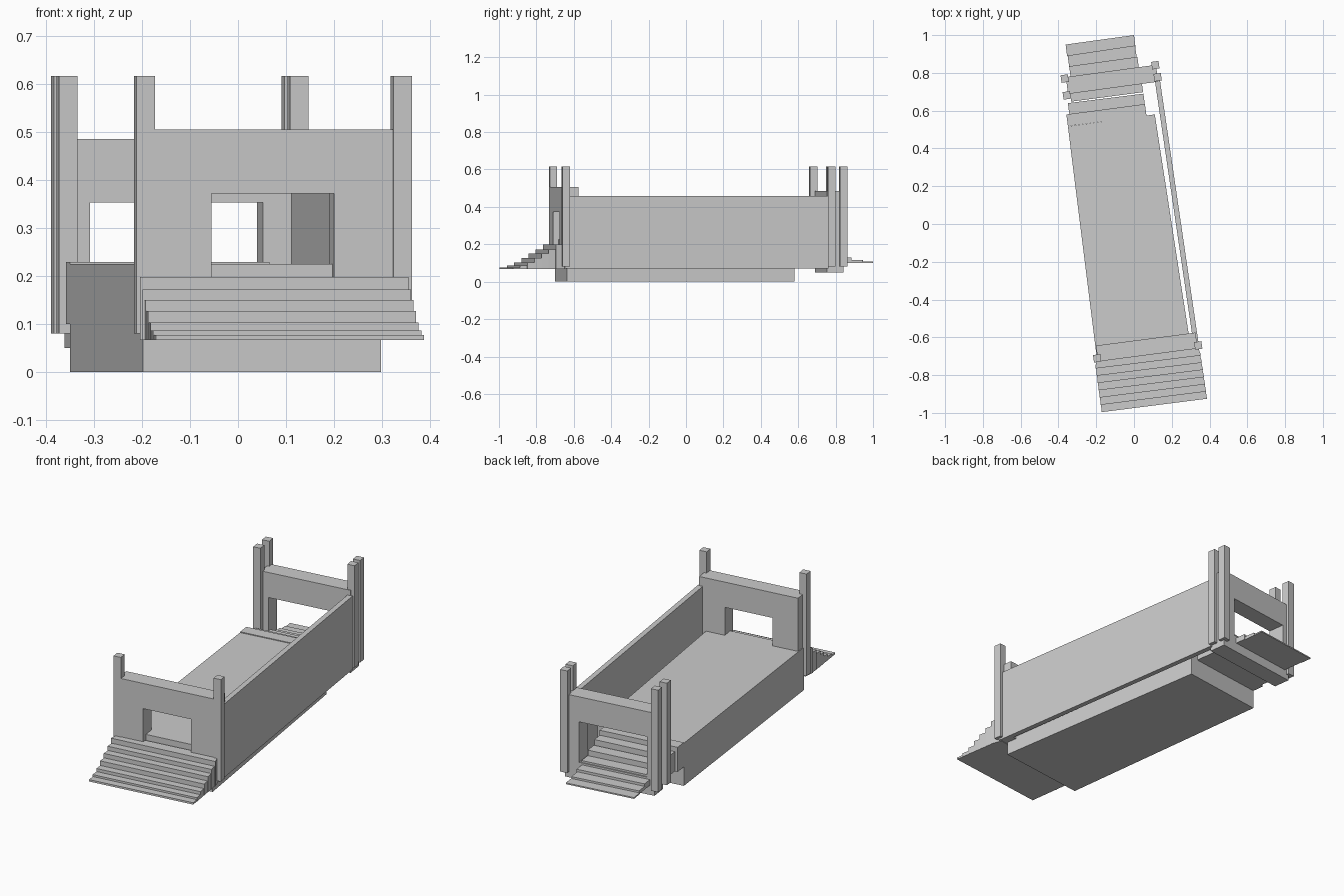
import bpy
import bmesh
from mathutils import Vector

cube = bpy.data.objects.get("Cube")
if cube:
    bpy.data.objects.remove(cube, do_unlink=True)

stone = bpy.data.materials.new("plain grey")
stone.use_nodes = True
stone.diffuse_color = (0.6, 0.6, 0.6, 1)
stone.node_tree.nodes["Principled BSDF"].inputs["Base Color"].default_value = (0.6, 0.6, 0.6, 1)


def prism(bm, corners, low, high):
    """Extrude a counter-clockwise footprint from low to high."""
    face = bm.faces.new([bm.verts.new((x, y, low)) for x, y in corners])
    top = bmesh.ops.extrude_face_region(bm, geom=[face])["geom"]
    verts = [v for v in top if isinstance(v, bmesh.types.BMVert)]
    bmesh.ops.translate(bm, verts=verts, vec=(0, 0, high - low))


def beam(bm, start, end, depth, low, high):
    """Straight block of the given depth, centred on a line."""
    a, b = Vector(start), Vector(end)
    along = (b - a).normalized()
    side = Vector((-along.y, along.x)) * depth / 2
    prism(bm, [a - side, b - side, b + side, a + side], low, high)


def part(name, build):
    bm = bmesh.new()
    build(bm)
    bmesh.ops.recalc_face_normals(bm, faces=bm.faces)
    mesh = bpy.data.meshes.new(name)
    bm.to_mesh(mesh)
    bm.free()
    mesh.materials.append(stone)
    obj = bpy.data.objects.new(name, mesh)
    bpy.context.collection.objects.link(obj)


def gate(name, start, end, depth, low, high, door, sill, lintel):
    """Wall with a doorway between two fractions of its length."""
    a, b = Vector(start), Vector(end)
    left, right = a.lerp(b, door[0]), a.lerp(b, door[1])

    def build(bm):
        beam(bm, a, left, depth, low, high)
        beam(bm, right, b, depth, low, high)
        beam(bm, left, right, depth, lintel, high)
        beam(bm, left, right, depth, low, sill)
    part(name, build)


# Floor block
part("floor_block", lambda bm: prism(
    bm, [(-.198, -.70), (.298, -.637), (.11, .58), (-.35, .517)], 0, .225))

# Long side wall
part("side_wall", lambda bm: beam(bm, (.331, -.65), (.124, .76), .027, .07, .457))

# End walls with doorways
gate("front_wall", (-.196, -.686), (.331, -.617), .085, .07, .505, (.257, .741), .19, .372)
gate("back_wall", (-.355, .733), (.122, .798), .09, .05, .485, (.085, .84), .14, .353)

# Corner posts
posts = {
    "front_right_post": (-.195, -.711), "front_left_post": (.34, -.643),
    "back_right_outer_post": (-.367, .77), "back_right_inner_post": (-.356, .681),
    "back_left_outer_post": (.113, .841), "back_left_inner_post": (.125, .777),
}
for name, centre in posts.items():
    half = Vector((.0193, .0027))
    c = Vector(centre)
    part(name, lambda bm: beam(bm, c - half, c + half, .04, .08, .617))

# Front stairs, each step solid down to the same level
front_tops = [.077, .087, .103, .127, .15, .172, .198]
for i, top in enumerate(front_tops):
    t = i / (len(front_tops) - 1)
    left = Vector((-.171, -.996)).lerp(Vector((-.204, -.765)), t)
    right = Vector((.387, -.925)).lerp(Vector((.355, -.696)), t)
    part(f"front_step_{i + 1}", lambda bm: prism(
        bm, [left, right, (.335, -.64), (-.2, -.71)], .067, top))

# Back stairs, rising through the doorway to the floor
back_tops = [.107, .117, .13, .15, .177, .203, .229]
back_left = [(-.362, .95), (-.351, .892), (-.343, .835), (-.337, .775),
             (-.34, .71), (-.35, .64), (-.358, .58)]
back_right = [(0, 1), (.006, .945), (.018, .885), (.03, .826),
              (.04, .76), (.05, .69), (.058, .635)]
inward = Vector((.008, -.062))
for i, top in enumerate(back_tops):
    a, b = Vector(back_left[i]), Vector(back_right[i])
    part(f"back_step_{i + 1}", lambda bm: prism(
        bm, [a + inward, b + inward, b, a], .1, top))
